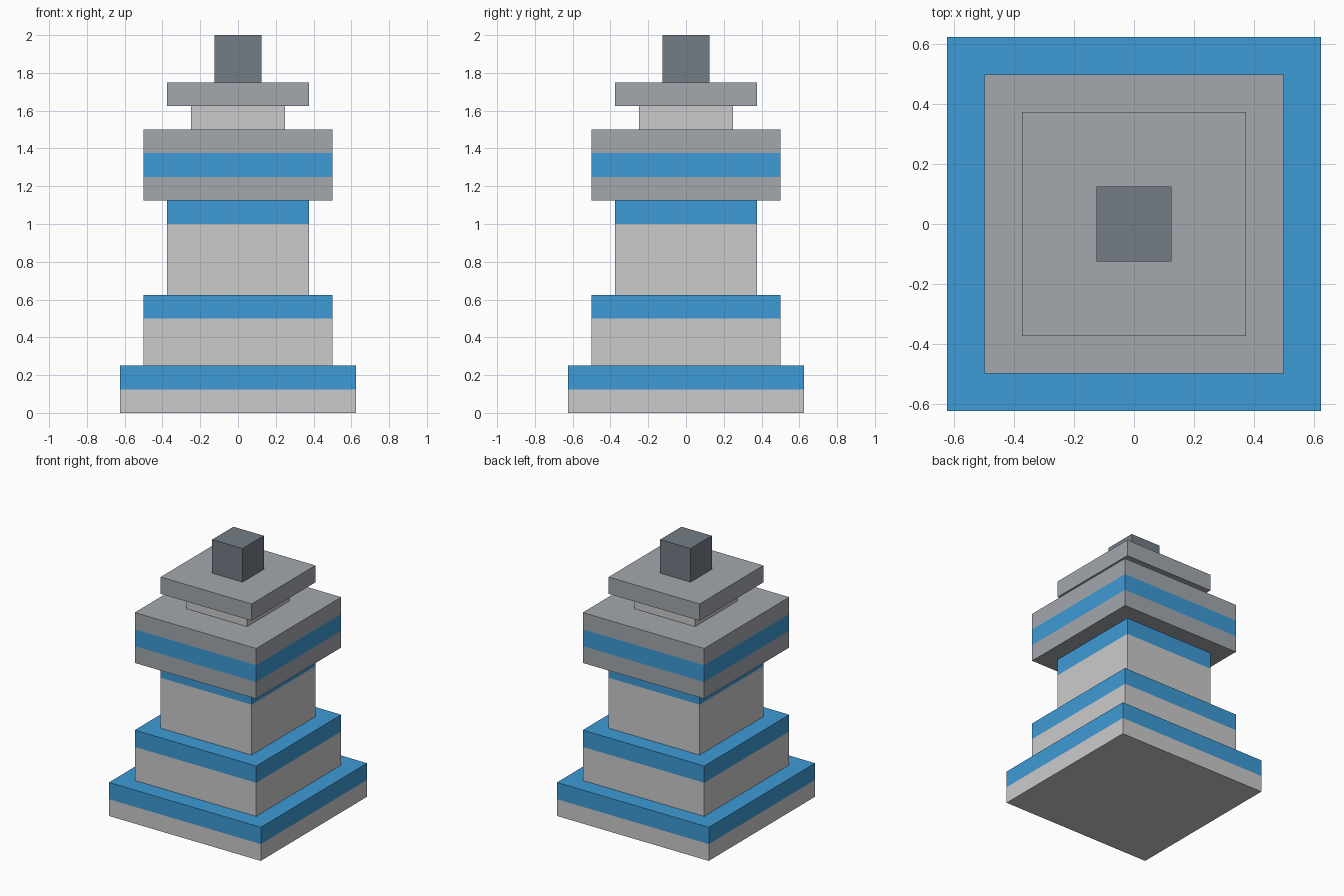
import bpy, bmesh

if "Cube" in bpy.data.objects:
    bpy.data.objects.remove(bpy.data.objects["Cube"])


def material(name, rgb):
    m = bpy.data.materials.new(name)
    m.diffuse_color = (*rgb, 1.0)
    m.use_nodes = True
    m.node_tree.nodes["Principled BSDF"].inputs["Base Color"].default_value = m.diffuse_color
    return m


BLUE = material("blue", (0.048, 0.328, 0.672))
PALE = material("pale_steel", (0.366, 0.392, 0.423))
DARK = material("dark_steel", (0.174, 0.202, 0.235))
GREY = None


def tier(name, half, z, bands):
    """Square block starting at height z, made of stacked (top, material) bands."""
    bm = bmesh.new()
    obj = bpy.data.objects.new(name, bpy.data.meshes.new(name))
    bpy.context.collection.objects.link(obj)
    slots = list(dict.fromkeys(m for _, m in bands))
    if any(slots):
        for m in slots:
            obj.data.materials.append(m)

    def ring(h):
        return [bm.verts.new((sx * half, sy * half, h))
                for sx, sy in ((-1, -1), (1, -1), (1, 1), (-1, 1))]

    low = ring(z)
    bm.faces.new(low[::-1]).material_index = slots.index(bands[0][1])
    for top, mat in bands:
        high = ring(top)
        for i in range(4):
            j = (i + 1) % 4
            f = bm.faces.new((low[i], low[j], high[j], high[i]))
            f.material_index = slots.index(mat)
        low = high
    bm.faces.new(low).material_index = slots.index(bands[-1][1])
    bm.to_mesh(obj.data)
    bm.free()


# Stepped base
tier("base_plinth", 0.625, 0.0, [(0.125, GREY), (0.25, BLUE)])
tier("lower_step", 0.5, 0.25, [(0.5, GREY), (0.625, BLUE)])

# Column and banded head
tier("column", 0.375, 0.625, [(1.0, GREY), (1.125, BLUE)])
tier("banded_head", 0.5, 1.125, [(1.25, PALE), (1.375, BLUE), (1.5, PALE)])

# Neck, cap and top block
tier("neck", 0.25, 1.5, [(1.625, GREY)])
tier("cap_plate", 0.375, 1.625, [(1.75, PALE)])
tier("top_block", 0.125, 1.75, [(2.0, DARK)])
